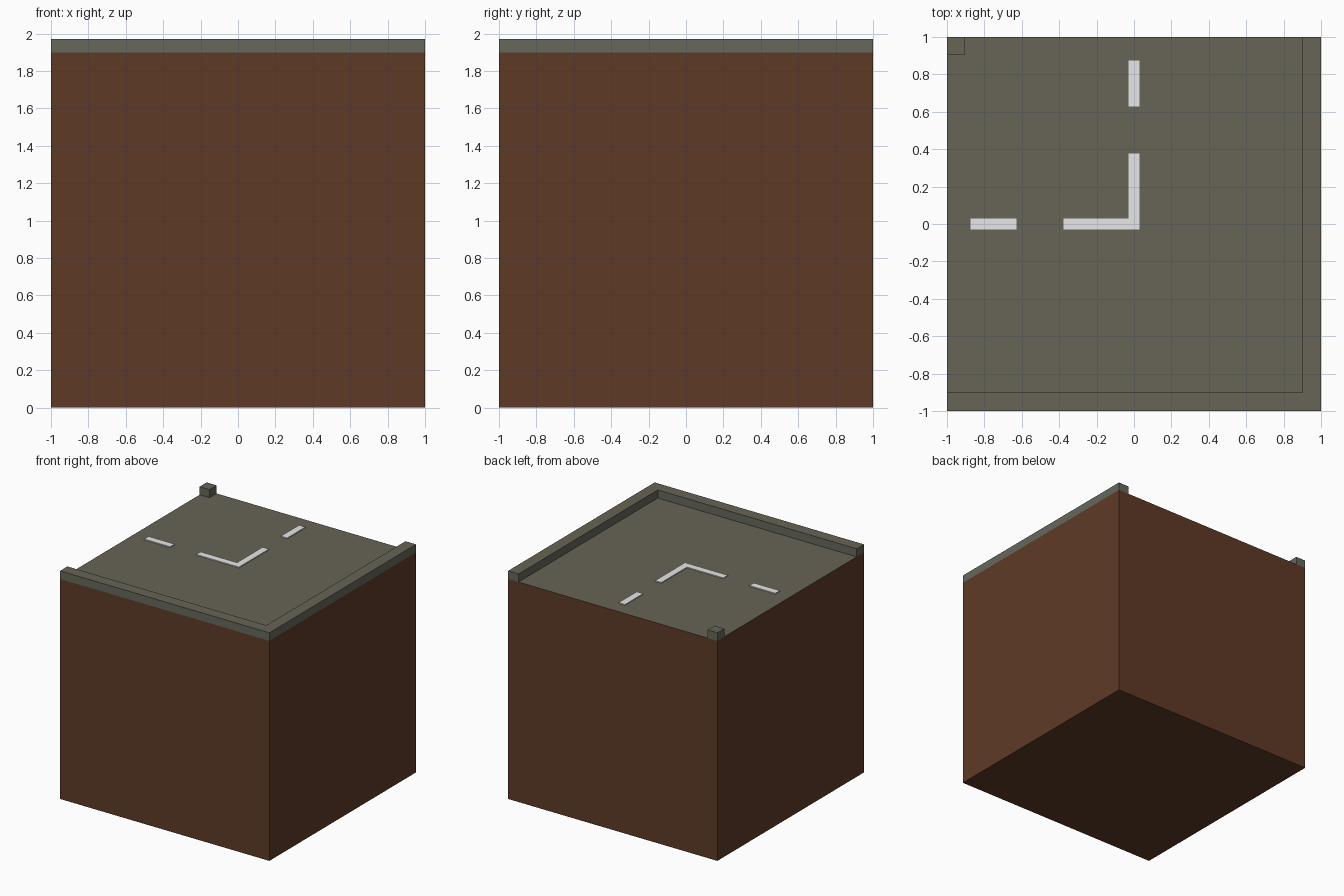
import bpy, bmesh

if "Cube" in bpy.data.objects:
    bpy.data.objects.remove(bpy.data.objects["Cube"])

ROAD_Z, CURB_Z = 1.9, 1.97


def material(name, rgb):
    m = bpy.data.materials.new(name)
    m.diffuse_color = (*rgb, 1)
    m.use_nodes = True
    m.node_tree.nodes["Principled BSDF"].inputs["Base Color"].default_value = m.diffuse_color
    return m


earth = material("brown earth", (0.112, 0.042, 0.020))
asphalt = material("grey asphalt", (0.136, 0.125, 0.093))
stone = material("grey curb side", (0.133, 0.136, 0.105))
paint = material("white paint", (0.8, 0.8, 0.8))


def prism(name, outline, z0, z1, side, top):
    """Extrude a flat outline upward; upward faces get the top material."""
    bm = bmesh.new()
    base = bm.faces.new([bm.verts.new((x, y, z0)) for x, y in outline])
    ext = bmesh.ops.extrude_face_region(bm, geom=[base], use_keep_orig=True)
    moved = [v for v in ext["geom"] if isinstance(v, bmesh.types.BMVert)]
    bmesh.ops.translate(bm, verts=moved, vec=(0, 0, z1 - z0))
    bmesh.ops.recalc_face_normals(bm, faces=bm.faces[:])
    for f in bm.faces:
        f.material_index = 1 if f.normal.z > 0.5 else 0
    mesh = bpy.data.meshes.new(name)
    bm.to_mesh(mesh)
    bm.free()
    mesh.materials.append(side)
    mesh.materials.append(top)
    ob = bpy.data.objects.new(name, mesh)
    bpy.context.collection.objects.link(ob)
    return ob


def rect(x0, x1, y0, y1):
    return [(x0, y0), (x1, y0), (x1, y1), (x0, y1)]


# Earth block with the road surface as its top face
prism("ground_block", rect(-1, 1, -1, 1), 0, ROAD_Z, earth, asphalt)

# Outer curb bends round two edges, inner curb is a small corner post
prism("outer_curb", [(-1, -1), (1, -1), (1, 1), (0.9, 1), (0.9, -0.9), (-1, -0.9)],
      ROAD_Z, CURB_Z, stone, asphalt)
prism("inner_curb", rect(-1, -0.905, 0.905, 1), ROAD_Z, CURB_Z, stone, asphalt)

# Painted centre line: two dashes and a corner
W, MARK_Z = 0.03, ROAD_Z + 0.008
prism("left_dash", rect(-0.875, -0.628, -W, W), ROAD_Z, MARK_Z, paint, paint)
prism("back_dash", rect(-W, W, 0.628, 0.875), ROAD_Z, MARK_Z, paint, paint)
prism("corner_line", [(-0.378, -W), (W, -W), (W, 0.378), (-W, 0.378), (-W, W), (-0.378, W)],
      ROAD_Z, MARK_Z, paint, paint)
